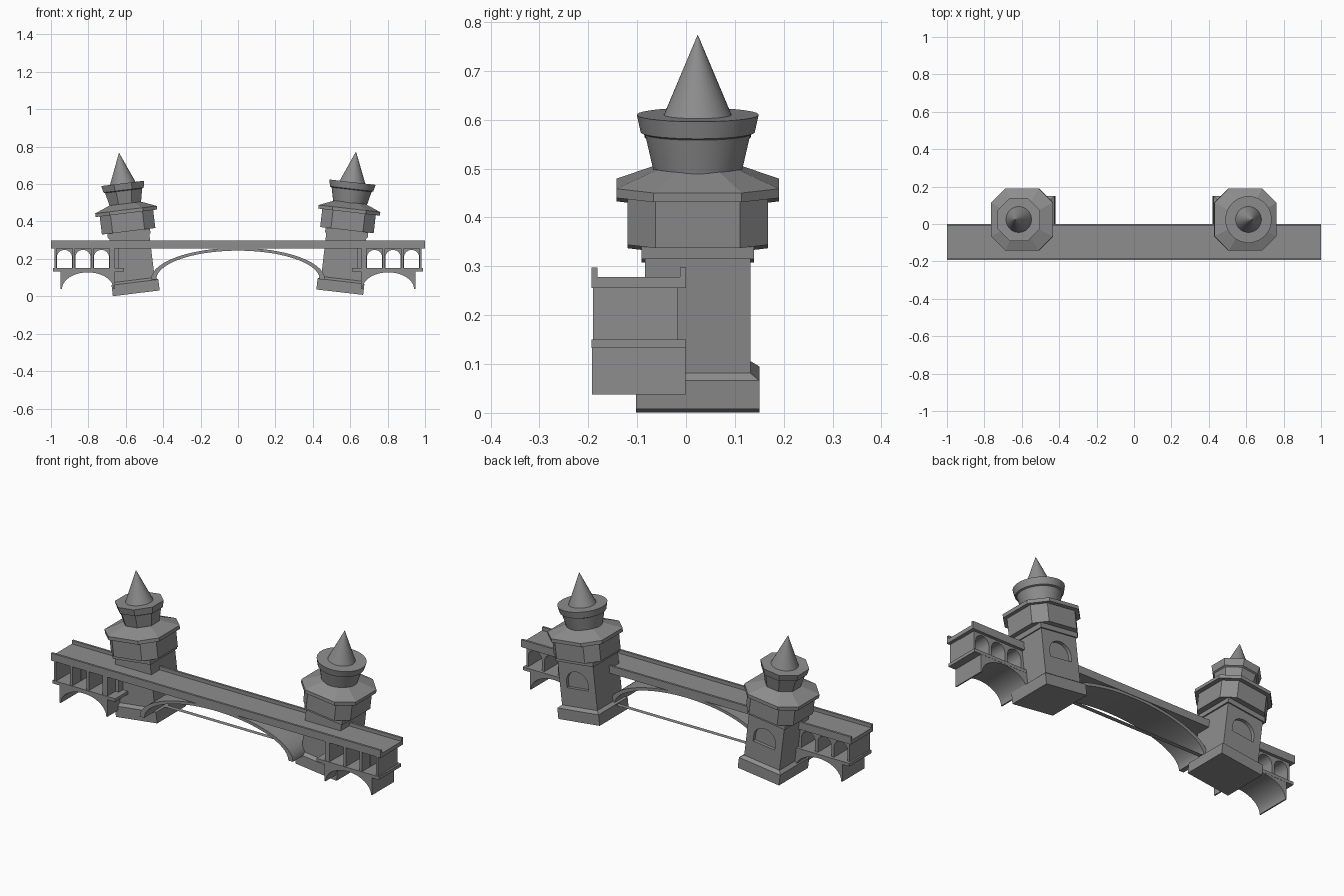
import bpy, bmesh
from math import sin, cos, pi, radians
from mathutils import Matrix

if "Cube" in bpy.data.objects:
    bpy.data.objects.remove(bpy.data.objects["Cube"])

# Dark grey stone
stone = bpy.data.materials.new("dark_stone")
stone.diffuse_color = (.27, .27, .27, 1)
stone.use_nodes = True
stone.node_tree.nodes["Principled BSDF"].inputs["Base Color"].default_value = stone.diffuse_color


def finish(name, bm, matrix=None, smooth=False):
    bmesh.ops.recalc_face_normals(bm, faces=bm.faces)
    mesh = bpy.data.meshes.new(name)
    bm.to_mesh(mesh)
    bm.free()
    mesh.materials.append(stone)
    ob = bpy.data.objects.new(name, mesh)
    bpy.context.collection.objects.link(ob)
    if matrix:
        ob.matrix_world = matrix
    if smooth:
        bpy.ops.object.select_all(action='DESELECT')
        ob.select_set(True)
        bpy.context.view_layer.objects.active = ob
        bpy.ops.object.shade_smooth_by_angle(angle=radians(30))
    return ob


def loft(name, rings, matrix=None, smooth=False):
    """Skin equal-length rings of points and cap both ends."""
    bm = bmesh.new()
    vs = [[bm.verts.new(p) for p in r] for r in rings]
    n = len(vs[0])
    for a, b in zip(vs, vs[1:]):
        for i in range(n):
            j = (i + 1) % n
            bm.faces.new((a[i], a[j], b[j], b[i]))
    bm.faces.new(vs[0][::-1])
    bm.faces.new(vs[-1])
    return finish(name, bm, matrix, smooth)


def extrude_y(name, pts, y0, y1, smooth=False):
    return loft(name, [[(x, y, z) for x, z in pts] for y in (y0, y1)], None, smooth)


def square(h, z):
    return [(-h, -h, z), (h, -h, z), (h, h, z), (-h, h, z)]


def chamfered(h, f, z):
    return [(x, y, z) for x, y in ((h, -f), (h, f), (f, h), (-f, h),
                                   (-h, f), (-h, -f), (-f, -h), (f, -h))]


def circle(r, z, n):
    return [(r * cos((i + .5) * 2 * pi / n), r * sin((i + .5) * 2 * pi / n), z)
            for i in range(n)]


def arc(cx, cz, rx, rz, n):
    return [(cx - rx * cos(i * pi / n), cz + rz * sin(i * pi / n)) for i in range(n + 1)]


# Leaning towers: octagonal turret on the left, round on the right
for side, sign, sides, base_z, lean in (("left", -1, 8, .016, 7.0),
                                        ("right", 1, 32, .022, 6.6)):
    M = (Matrix.Translation((sign * .544, .024, base_z))
         @ Matrix.Rotation(radians(sign * lean), 4, 'Y'))

    # plinth, shaft and neck band in one body
    shaft = loft(side + "_tower_shaft", [square(h, z) for h, z in (
        (.126, 0), (.126, .059), (.108, .072), (.108, .308),
        (.115, .308), (.115, .338))], M)

    # arched niche on the back face
    niche = [(-.066, .17)] + arc(0, .203, .066, .06, 12) + [(.066, .17)]
    cutter = extrude_y("niche_cutter", niche, .09, .2)
    cutter.matrix_world = M
    cutter.hide_render = True
    mod = shaft.modifiers.new("niche", 'BOOLEAN')
    mod.object = cutter
    mod.solver = 'EXACT'
    bpy.context.view_layer.update()
    dg = bpy.context.evaluated_depsgraph_get()
    cut = bpy.data.meshes.new_from_object(shaft.evaluated_get(dg))
    shaft.modifiers.clear()
    shaft.data = cut
    bpy.data.objects.remove(cutter)

    # chamfered upper storey and skirt roof
    loft(side + "_tower_storey", [chamfered(.144, .086, z) for z in (.334, .436)], M)
    loft(side + "_skirt_roof", [chamfered(h, f, z) for h, f, z in (
        (.166, .09, .431), (.166, .09, .45), (.085, .045, .483))], M)

    # flared turret with crown
    loft(side + "_turret", [circle(r, z, sides) for r, z in (
        (.088, .465), (.108, .552), (.117, .556), (.125, .592))], M, sides > 8)

    # conical spire
    loft(side + "_spire", [circle(.07, .59, 32), circle(.0005, .756, 32)], M, True)

# Road deck in three sections with a low parapet on both edges
section = [(-.193, .256), (0, .256), (0, .297), (-.012, .297), (-.012, .278),
           (-.181, .278), (-.181, .297), (-.193, .297)]
for name, x0, x1 in (("left_deck", -1, -.62), ("centre_deck", -.62, .62),
                     ("right_deck", .62, 1)):
    loft(name, [[(x, y, z) for y, z in section] for x in (x0, x1)])

# Main span arch
extrude_y("main_arch", arc(0, .09, .465, .169, 40) + arc(0, .09, .437, .154, 40)[::-1],
          -.188, -.003, True)

# Paper-thin tie strip at springing level
bm = bmesh.new()
bm.faces.new([bm.verts.new((x, y, .09)) for x, y in (
    (-.45, -.025), (.45, -.025), (.45, 0), (-.45, 0))])
finish("tie_strip", bm)

# Side approaches: arcade, lower deck and lower arch
for side, s in (("left", -1), ("right", 1)):
    # arch wall set back behind the piers
    pts = [(.64, .257), (.64, .148)]
    for c in (.73, .829, .928):
        pts += [(c - .041, .148)] + arc(c, .207, .041, .041, 14) + [(c + .041, .148)]
    pts += [(.98, .148), (.98, .257)]
    extrude_y(side + "_arcade", [(s * x, z) for x, z in pts], -.12, -.017, True)
    for i, (x0, x1) in enumerate(((.66, .688), (.772, .787), (.871, .886), (.97, .982))):
        pier = [(x0, .148), (x1, .148), (x1, .257), (x0, .257)]
        extrude_y(f"{side}_pier_{i}", [(s * x, z) for x, z in pier], -.19, -.119)

    slab = [(.61, .133), (.99, .133), (.99, .15), (.61, .15)]
    extrude_y(side + "_lower_deck", [(s * x, z) for x, z in slab], -.193, 0)

    low = ([(.658, .135), (.658, .038)] + arc(.803, .038, .138, .09, 24)
           + [(.948, .038), (.948, .135)])
    extrude_y(side + "_lower_arch", [(s * x, z) for x, z in low], -.192, -.001, True)
